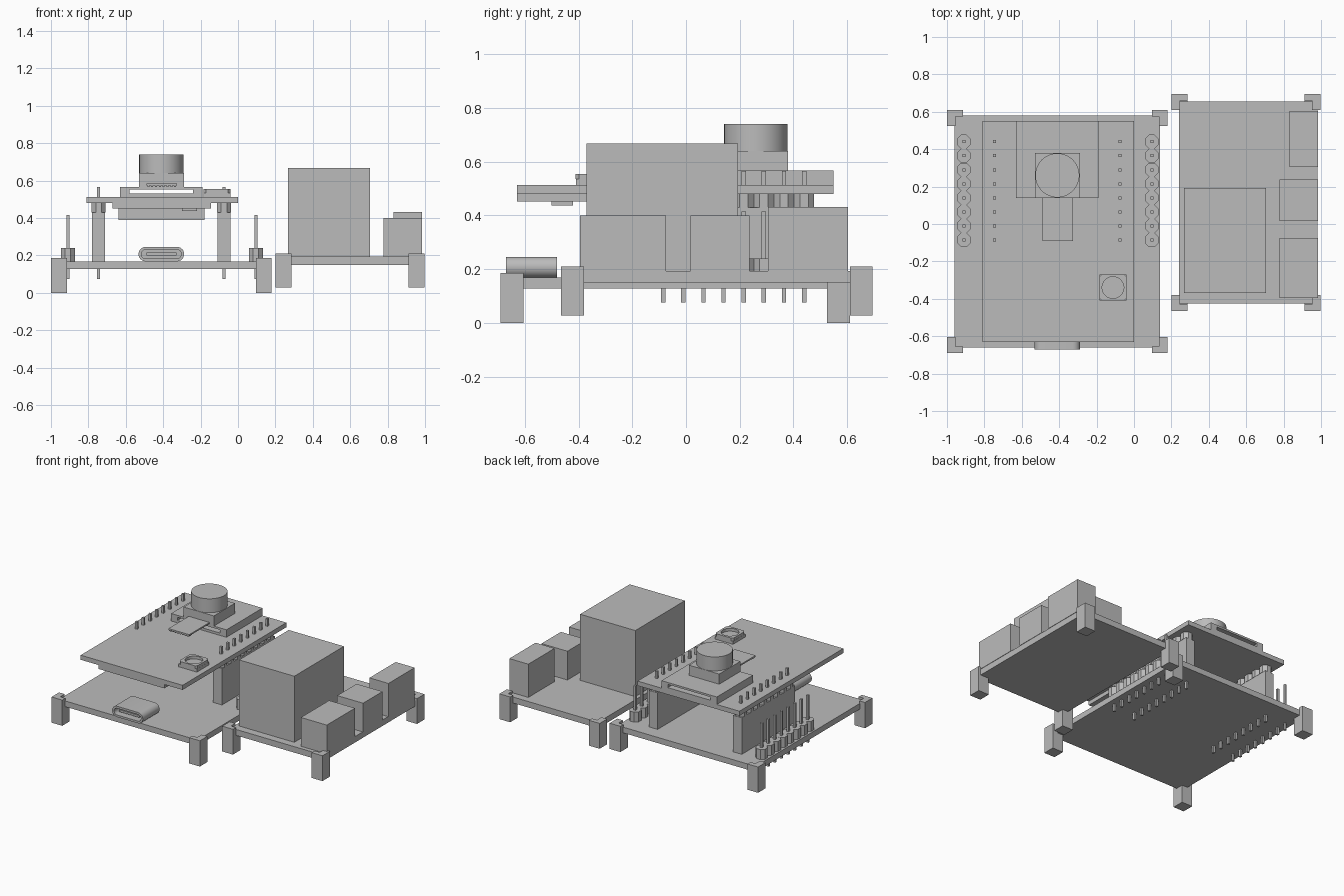
import bpy, bmesh, math

if "Cube" in bpy.data.objects:
    bpy.data.objects.remove(bpy.data.objects["Cube"], do_unlink=True)

grey = bpy.data.materials.new("plain_grey")
grey.use_nodes = True
COLOUR = (0.5, 0.5, 0.5, 1)
grey.diffuse_color = COLOUR
for node in grey.node_tree.nodes:
    if node.type == 'BSDF_PRINCIPLED':
        node.inputs["Base Color"].default_value = COLOUR


def finish(name, bm, smooth=False):
    bmesh.ops.recalc_face_normals(bm, faces=bm.faces)
    mesh = bpy.data.meshes.new(name)
    bm.to_mesh(mesh)
    bm.free()
    mesh.materials.append(grey)
    obj = bpy.data.objects.new(name, mesh)
    bpy.context.collection.objects.link(obj)
    if smooth:
        bpy.ops.object.select_all(action='DESELECT')
        obj.select_set(True)
        bpy.context.view_layer.objects.active = obj
        bpy.ops.object.shade_smooth_by_angle()
    return obj


def add_prism(bm, points, z0, z1):
    low = [bm.verts.new((x, y, z0)) for x, y in points]
    high = [bm.verts.new((x, y, z1)) for x, y in points]
    bm.faces.new(low[::-1])
    bm.faces.new(high)
    n = len(points)
    for i in range(n):
        j = (i + 1) % n
        bm.faces.new((low[i], low[j], high[j], high[i]))


def add_box(bm, x, y, z):
    add_prism(bm, [(x[0], y[0]), (x[1], y[0]), (x[1], y[1]), (x[0], y[1])], *z)


def box(name, x, y, z):
    bm = bmesh.new()
    add_box(bm, x, y, z)
    return finish(name, bm)


def circle(cx, cy, r, n, turn=0.0):
    return [(cx + r * math.cos(2 * math.pi * i / n + turn),
             cy + r * math.sin(2 * math.pi * i / n + turn)) for i in range(n)]


def corner_feet(name, x, y, z0, z_board, z_top):
    """Four feet, each a block with an L-shaped wall around the board corner."""
    size, wx, wy = 0.085, 0.045, 0.035
    for sx, side in ((1, "right"), (-1, "left")):
        for sy, end in ((1, "front"), (-1, "back")):
            ox = x[0] if sx > 0 else x[1]
            oy = y[0] if sy > 0 else y[1]
            at = lambda u, v: (ox + sx * u, oy + sy * v)
            bm = bmesh.new()
            add_prism(bm, [at(0, 0), at(size, 0), at(size, size), at(0, size)], z0, z_board)
            add_prism(bm, [at(0, 0), at(size, 0), at(size, wy), at(wx, wy),
                           at(wx, size), at(0, size)], z_board, z_top)
            finish(f"{name}_{end}_{side}", bm)


PIN_Y = [-0.085 + 0.075 * i for i in range(8)]


def pin_row(name, x, z):
    bm = bmesh.new()
    for y in PIN_Y:
        add_box(bm, (x - 0.008, x + 0.008), (y - 0.008, y + 0.008), z)
    finish(name, bm)


def header_row(name, x, z):
    bm = bmesh.new()
    for y in PIN_Y:
        add_prism(bm, circle(x, y, 0.0405, 8, math.pi / 8), *z)
    finish(name, bm)


# Main board on its feet
box("main_board", (-0.96, 0.14), (-0.66, 0.58), (0.127, 0.168))
corner_feet("main_foot", (-1, 0.18), (-0.69, 0.61), 0, 0.127, 0.185)

# Outer pin headers and the sockets that carry the upper board
for side, outer, inner in (("right", -0.91, -0.745), ("left", 0.095, -0.075)):
    header_row(f"outer_header_{side}", outer, (0.168, 0.24))
    pin_row(f"outer_pins_{side}", outer, (0.075, 0.415))
    box(f"socket_{side}", (inner - 0.035, inner + 0.035), (-0.125, 0.48), (0.168, 0.43))
    header_row(f"upper_header_{side}", inner, (0.43, 0.48))
    pin_row(f"upper_pins_{side}", inner, (0.43, 0.565))
    pin_row(f"socket_pins_{side}", inner, (0.075, 0.168))

# USB port: hollow rounded shell with a tongue
def stadium(half_width, r, y):
    pts = []
    for i in range(24):
        a = math.pi * (i // 12 * 11 + i % 12 + i // 12) / 11 - math.pi / 2
        if i >= 12:
            a = math.pi / 2 + math.pi * (i - 12) / 11
        shift = half_width - r if i < 12 else r - half_width
        pts.append((-0.41 + shift + r * math.cos(a), y, 0.207 + r * math.sin(a)))
    return pts


bm = bmesh.new()
rings = [[bm.verts.new(p) for p in stadium(w, r, y)] for w, r, y in
         ((0.122, 0.039, -0.48), (0.122, 0.039, -0.67), (0.107, 0.024, -0.67), (0.107, 0.024, -0.52))]
for a, b in zip(rings, rings[1:]):
    for i in range(24):
        j = (i + 1) % 24
        bm.faces.new((a[i], a[j], b[j], b[i]))
bm.faces.new(rings[0])
bm.faces.new(rings[-1])
finish("usb_shell", bm, True)
box("usb_tongue", (-0.49, -0.33), (-0.65, -0.52), (0.2, 0.215))

# Upper board and the parts hanging beneath it
box("upper_board", (-0.81, 0), (-0.63, 0.55), (0.48, 0.513))
box("card_slot", (-0.67, -0.145), (-0.63, -0.05), (0.452, 0.48))
box("card_latch", (-0.3, -0.22), (-0.5, -0.42), (0.437, 0.452))
box("processor_module", (-0.64, -0.18), (-0.37, 0.18), (0.39, 0.455))

# Camera carrier with an open slot running through it
bm = bmesh.new()
add_box(bm, (-0.63, -0.19), (0.14, 0.55), (0.513, 0.53))
add_box(bm, (-0.63, -0.19), (0.14, 0.55), (0.553, 0.567))
for x in ((-0.63, -0.58), (-0.24, -0.19)):
    add_box(bm, x, (0.14, 0.55), (0.53, 0.553))
finish("camera_carrier", bm)
box("camera_base", (-0.53, -0.29), (0.14, 0.38), (0.567, 0.64))
bm = bmesh.new()
add_prism(bm, circle(-0.41, 0.26, 0.118, 48), 0.64, 0.74)
finish("camera_lens", bm, True)

# Ribbon cable and its contacts
box("ribbon_cable", (-0.49, -0.325), (-0.09, 0.15), (0.574, 0.584))
bm = bmesh.new()
for i in range(8):
    x = -0.485 + 0.0205 * i
    add_box(bm, (x, x + 0.011), (-0.09, -0.05), (0.567, 0.574))
finish("ribbon_contacts", bm)

# Push button with a round recess
box("button_floor", (-0.185, -0.04), (-0.41, -0.27), (0.513, 0.535))
bm = bmesh.new()
n = 32
levels = []
for z in (0.535, 0.555):
    inner = circle(-0.1125, -0.34, 0.058, n, math.pi / n)
    outer = []
    for x, y in inner:
        dx, dy = x + 0.1125, y + 0.34
        k = 0.0715 / max(abs(dx), abs(dy))
        outer.append((-0.1125 + dx * k, -0.34 + dy * k))
    levels.append([[bm.verts.new((x, y, z)) for x, y in loop] for loop in (outer, inner)])
(o0, i0), (o1, i1) = levels
for a, b in ((o0, o1), (o1, i1), (i1, i0), (i0, o0)):
    for i in range(n):
        j = (i + 1) % n
        bm.faces.new((a[i], a[j], b[j], b[i]))
finish("button_rim", bm)

# Relay board with its feet, relay and terminals
box("relay_board", (0.24, 0.98), (-0.425, 0.655), (0.15, 0.193))
corner_feet("relay_foot", (0.2, 0.997), (-0.465, 0.695), 0.028, 0.15, 0.21)
box("relay", (0.268, 0.707), (-0.37, 0.193), (0.193, 0.668))
box("terminal_front", (0.777, 0.983), (-0.395, -0.075), (0.193, 0.4))
box("terminal_middle", (0.777, 0.983), (0.017, 0.237), (0.193, 0.4))
box("terminal_back", (0.832, 0.983), (0.305, 0.603), (0.193, 0.432))
